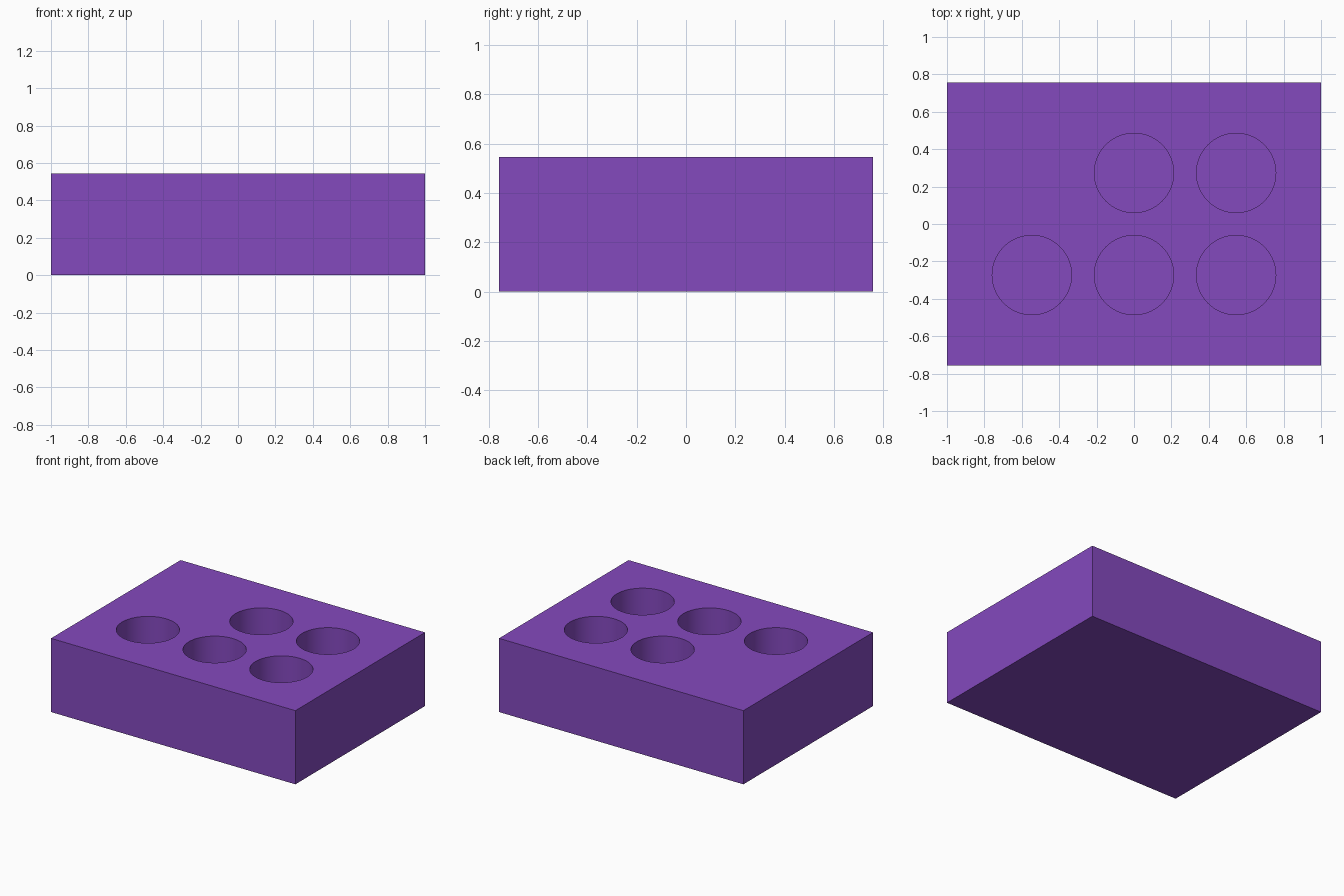
import bpy
import math

default_cube = bpy.data.objects.get("Cube")
if default_cube:
    bpy.data.objects.remove(default_cube, do_unlink=True)

WIDTH, DEPTH, HEIGHT = 2.0, 1.515, 0.545
HOLE_RADIUS = 0.212
PITCH = 0.546          # distance between hole centres
FLOOR = 0.09           # thickness left under each hole

# Single purple material
purple = bpy.data.materials.new("purple")
purple.use_nodes = True
colour = (0.231, 0.067, 0.515, 1.0)
purple.diffuse_color = colour
purple.node_tree.nodes["Principled BSDF"].inputs["Base Color"].default_value = colour

# Solid block
bpy.ops.mesh.primitive_cube_add(size=1, location=(0, 0, HEIGHT / 2))
block = bpy.context.object
block.name = "holder_block"
block.scale = (WIDTH, DEPTH, HEIGHT)
bpy.ops.object.transform_apply(location=True, rotation=False, scale=True)
block.data.materials.append(purple)


def drill(column, row):
    """Cut one round blind hole into the top of the block."""
    cut_height = HEIGHT - FLOOR + 0.1
    bpy.ops.mesh.primitive_cylinder_add(
        vertices=96, radius=HOLE_RADIUS, depth=cut_height,
        location=(column * PITCH, row * PITCH, FLOOR + cut_height / 2))
    cutter = bpy.context.object
    cutter.name = "hole_cutter"
    cutter.hide_render = True
    cutter.data.materials.append(purple)
    cut = block.modifiers.new("hole", 'BOOLEAN')
    cut.operation = 'DIFFERENCE'
    cut.solver = 'EXACT'
    cut.object = cutter
    bpy.ops.object.select_all(action='DESELECT')
    bpy.context.view_layer.objects.active = block
    block.select_set(True)
    bpy.ops.object.modifier_apply(modifier=cut.name)
    bpy.data.objects.remove(cutter, do_unlink=True)


# Three holes along the front, two along the back (back right corner stays solid)
for column, row in [(-1, -0.5), (0, -0.5), (1, -0.5), (0, 0.5), (1, 0.5)]:
    drill(column, row)

# Smooth hole walls, crisp rims and block edges
bpy.ops.object.shade_smooth_by_angle(angle=math.radians(30))
